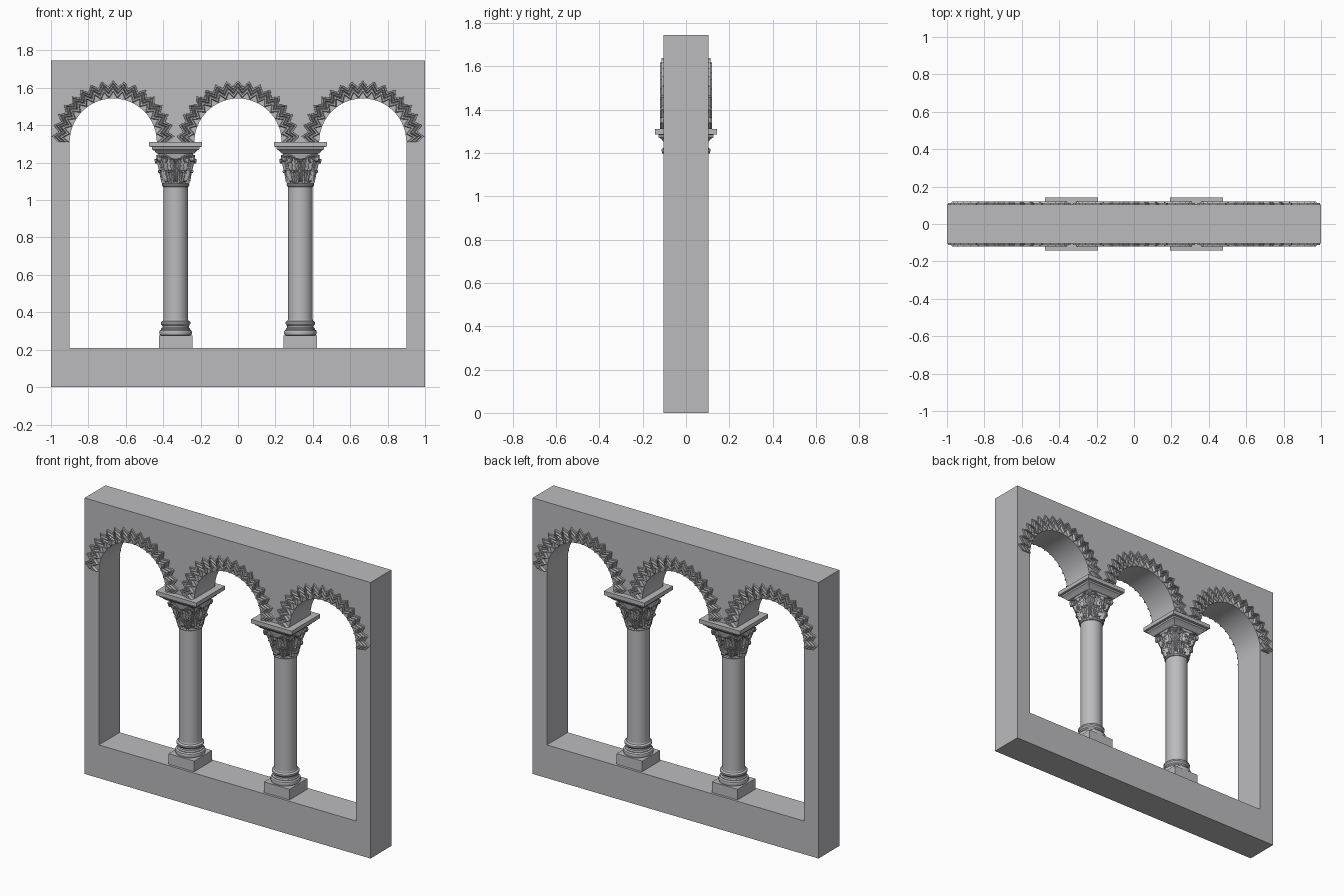
import bpy, bmesh
from math import sin, cos, pi, radians, sqrt
from mathutils import Vector

cube = bpy.data.objects.get("Cube")
if cube:
    bpy.data.objects.remove(cube)

STONE = (0.5, 0.495, 0.515, 1)
stone = bpy.data.materials.new("grey_stone")
stone.use_nodes = True
stone.diffuse_color = STONE
stone.node_tree.nodes["Principled BSDF"].inputs["Base Color"].default_value = STONE

HALF_DEPTH = 0.104
SPRING = 1.31          # height where the arches begin
RADIUS = 0.233
BAY = 0.667            # spacing of arch centres
CAP_LOW, CAP_HIGH = 1.085, 1.255


def place(name, mesh, x=0.0, rot=0.0):
    ob = bpy.data.objects.new(name, mesh)
    ob.location.x = x
    ob.rotation_euler.z = rot
    bpy.context.collection.objects.link(ob)
    return ob


def finish(bm, name, angle=35):
    bmesh.ops.recalc_face_normals(bm, faces=bm.faces)
    mesh = bpy.data.meshes.new(name)
    bm.to_mesh(mesh)
    bm.free()
    mesh.materials.append(stone)
    mesh.shade_smooth()
    mesh.set_sharp_from_angle(angle=radians(angle))
    return mesh


def skin(bm, rows, closed=False, caps=False):
    """Joins rows of points with quads."""
    grid = [[bm.verts.new(p) for p in row] for row in rows]
    n = len(grid[0])
    for a, b in zip(grid, grid[1:]):
        for i in range(n if closed else n - 1):
            j = (i + 1) % n
            bm.faces.new((a[i], a[j], b[j], b[i]))
    if caps:
        bm.faces.new(grid[0])
        bm.faces.new(grid[-1])


def turned(name, profile, sides=40):
    """Stacks rings of (radius, height); four sides gives a square block."""
    k, turn = (sqrt(2), pi / 4) if sides == 4 else (1, 0)
    bm = bmesh.new()
    rows = [[(r * k * cos(turn + 2 * pi * i / sides),
              r * k * sin(turn + 2 * pi * i / sides), z)
             for i in range(sides)] for r, z in profile]
    skin(bm, rows, closed=True, caps=True)
    return finish(bm, name)


# Wall: a slab with one opening whose head is three round arches
outer = [(-1, 0), (1, 0), (1, 1.745), (-1, 1.745)]
opening = [(-0.9, 0.21), (0.9, 0.21)]
for c in (BAY, 0, -BAY):
    opening += [(c + RADIUS * cos(pi * i / 32), SPRING + RADIUS * sin(pi * i / 32))
                for i in range(33)]
curve = bpy.data.curves.new("wall_outline", "CURVE")
curve.dimensions = "2D"
curve.fill_mode = "BOTH"
curve.extrude = HALF_DEPTH
for outline in (outer, opening):
    spline = curve.splines.new("POLY")
    spline.points.add(len(outline) - 1)
    for p, (x, z) in zip(spline.points, outline):
        p.co = (x, z, 0, 1)
    spline.use_cyclic_u = True
temp = bpy.data.objects.new("wall_outline", curve)
bpy.context.collection.objects.link(temp)
wall_mesh = bpy.data.meshes.new_from_object(temp.evaluated_get(bpy.context.evaluated_depsgraph_get()))
bpy.data.objects.remove(temp)
bm = bmesh.new()
bm.from_mesh(wall_mesh)
for v in bm.verts:
    v.co = (v.co.x, -v.co.z, v.co.y)
bmesh.ops.remove_doubles(bm, verts=bm.verts, dist=0.0001)
wall_mesh.materials.clear()
place("arcade_wall", finish(bm, "arcade_wall"))

# Zigzag moulding: a ridged section swept in a sawtooth round the arch
TEETH = 17
section = [(-0.032, -0.004), (-0.032, 0.008), (-0.025, 0.017), (-0.013, 0.017),
           (-0.006, 0.005), (0.001, 0.015), (0.009, 0.015), (0.014, 0.004),
           (0.019, 0.009), (0.029, 0.009), (0.031, -0.004)]
bm = bmesh.new()
rows = []
for i in range(2 * TEETH + 1):
    a = pi * i / (2 * TEETH)
    mid = 0.282 + (0.017 if i % 2 else -0.015)
    rows.append([((mid + r) * cos(a), -HALF_DEPTH - d, SPRING + (mid + r) * sin(a))
                 for r, d in section])
skin(bm, rows, closed=True, caps=True)
zigzag = finish(bm, "zigzag_moulding", 20)
for bay, c in (("right", -BAY), ("middle", 0), ("left", BAY)):
    place(f"front_zigzag_{bay}", zigzag, c)
    place(f"back_zigzag_{bay}", zigzag, c, pi)

# Column parts
plinth = turned("plinth", [(0.089, 0.205), (0.089, 0.277)], 4)
base = turned("base", [(0.076, 0.275), (0.084, 0.279), (0.088, 0.29), (0.085, 0.302),
                       (0.077, 0.308), (0.077, 0.312), (0.071, 0.318), (0.07, 0.327),
                       (0.075, 0.333), (0.079, 0.338), (0.079, 0.347), (0.074, 0.352),
                       (0.069, 0.354), (0.066, 0.362)])
shaft = turned("shaft", [(0.066, 0.35), (0.066, 1.08)])
neck = turned("neck_ring", [(0.064, 1.07), (0.071, 1.073), (0.074, 1.08),
                            (0.071, 1.087), (0.064, 1.09)])
abacus = turned("abacus", [(0.098, 1.248), (0.104, 1.252), (0.114, 1.264), (0.127, 1.273),
                           (0.127, 1.284), (0.142, 1.286), (0.142, 1.311)], 4)


def bell(a, z):
    """Radius of the capital core: round below, nearly square above."""
    t = min(max((z - CAP_LOW) / (CAP_HIGH - CAP_LOW), 0), 1)
    n = 2 + 3 * t * t
    return (0.063 + 0.033 * t ** 1.3) / (abs(cos(a)) ** n + abs(sin(a)) ** n) ** (1 / n)


def on_bell(a, z, out):
    r = bell(a, z) + out
    return Vector((r * cos(a), r * sin(a), z))


bm = bmesh.new()
skin(bm, [[on_bell(2 * pi * i / 48, CAP_LOW + (CAP_HIGH - CAP_LOW) * j / 10, 0)
           for i in range(48)] for j in range(11)], closed=True, caps=True)
core = finish(bm, "capital_core")


def leaf(bm, angle, low, high, spread, curl):
    """A lobed leaf that hugs the bell and rolls over at the tip."""
    rows = []
    for j in range(15):
        s = j / 14
        tip = max(s - 0.7, 0) / 0.3
        z = low + (high - low) * (min(s, 0.7) / 0.7 + 0.12 * sin(pi * tip) - 0.16 * tip)
        out = 0.005 + 0.004 * s + curl * sin(tip * pi * 0.6)
        width = spread * (0.55 + 0.6 * sin(pi * s * 0.9)) * (1 - 0.75 * tip ** 2)
        width *= 1.12 if j % 2 else 0.82
        rows.append([on_bell(angle + width * u, z, out + 0.005 * (abs(u) == 0.5) - 0.005 * (abs(u) == 1)
                             + 0.004 * (u == 0)) for u in (-1, -0.75, -0.5, -0.25, 0, 0.25, 0.5, 0.75, 1)])
    skin(bm, rows)


# Capital leaves: a low ring, then tall ones on the faces and corners
bm = bmesh.new()
for k in range(8):
    leaf(bm, k * pi / 4 + pi / 8, 1.088, 1.155, 0.3, 0.012)
for k in range(4):
    leaf(bm, k * pi / 2, 1.1, 1.215, 0.26, 0.014)
    leaf(bm, k * pi / 2 + pi / 4, 1.1, 1.225, 0.24, 0.014)
leaves = finish(bm, "capital_leaves", 50)


def tube(bm, path, radius):
    rows = []
    for i, p in enumerate(path):
        along = (path[min(i + 1, len(path) - 1)] - path[max(i - 1, 0)]).normalized()
        out = Vector((p.x, p.y, 0)).normalized()
        side = along.cross(out).normalized()
        up = side.cross(along)
        rows.append([p + radius * (side * cos(q * pi / 3) + up * sin(q * pi / 3)) for q in range(6)])
    skin(bm, rows, closed=True, caps=True)


# Scrolls: paired stems that rise from each face and coil near the corners
bm = bmesh.new()
for k in range(4):
    for side in (-1, 1):
        path = []
        for i in range(9):
            s = i / 9
            path.append(on_bell(k * pi / 2 + side * (0.08 + 0.3 * s * s), 1.13 + 0.105 * s ** 0.8, 0.009))
        for i in range(22):
            a = pi * 0.65 - i * 0.42
            r = 0.021 * (1 - i / 26)
            path.append(on_bell(k * pi / 2 + side * (0.57 + r * cos(a) / 0.1),
                                1.218 + r * sin(a), 0.01))
        tube(bm, path, 0.005)
scrolls = finish(bm, "capital_scrolls", 50)

parts = dict(plinth=plinth, base=base, shaft=shaft, neck_ring=neck, capital_core=core,
             capital_leaves=leaves, capital_scrolls=scrolls, abacus=abacus)
for side, x in (("right", -BAY / 2), ("left", BAY / 2)):
    for name, mesh in parts.items():
        ob = place(f"{side}_{name}", mesh, x)
        if name == "capital_leaves":
            ob.modifiers.new("thickness", "SOLIDIFY").thickness = 0.004
